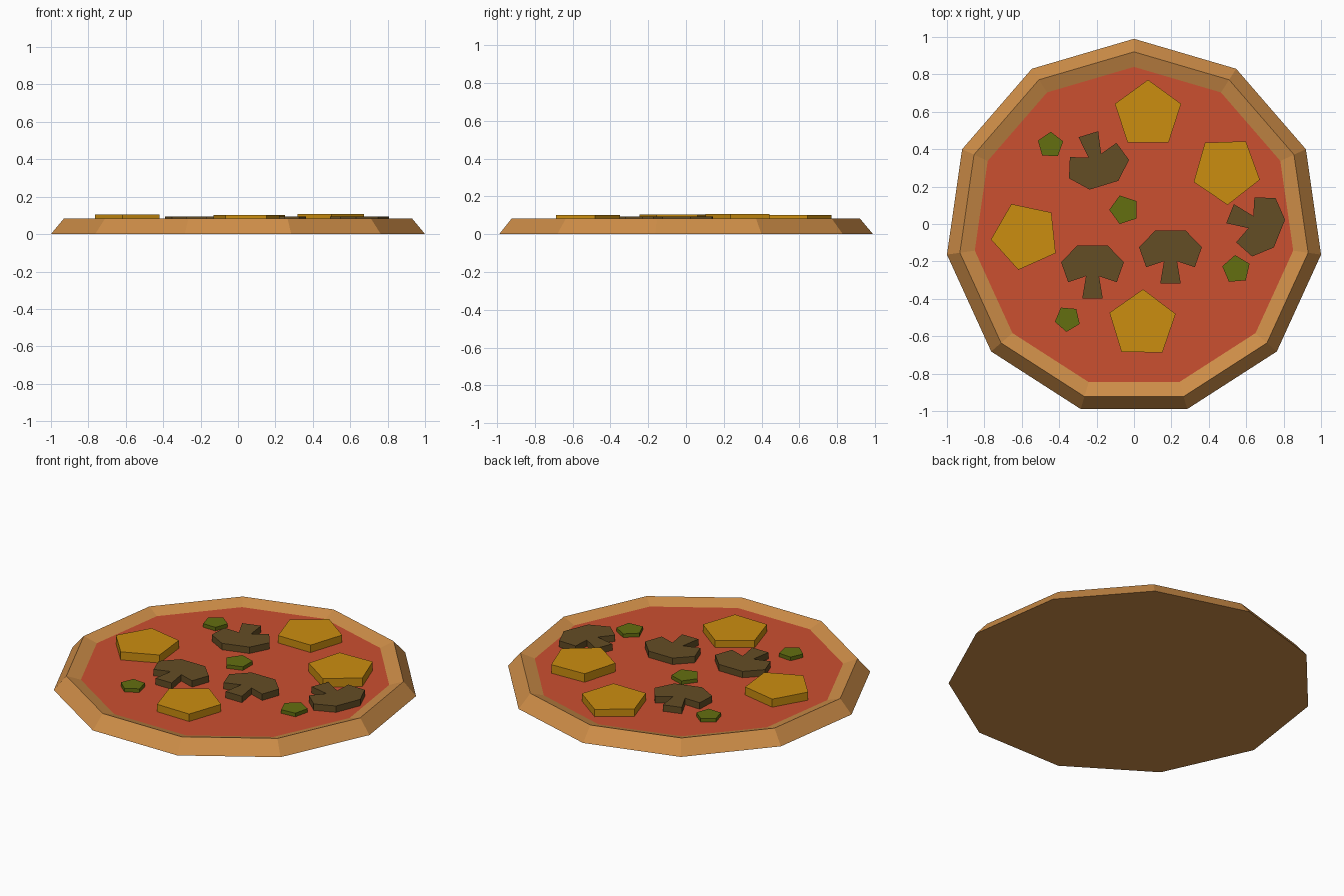
import bpy, bmesh
from math import sin, cos, radians, pi

if "Cube" in bpy.data.objects:
    bpy.data.objects.remove(bpy.data.objects["Cube"])

SIDES = 11
CY = -0.02        # the odd-sided base sits slightly off its bounding-box centre
SAUCE_Z = 0.056


def material(name, rgb):
    m = bpy.data.materials.new(name)
    m.diffuse_color = (*rgb, 1)
    m.use_nodes = True
    m.node_tree.nodes["Principled BSDF"].inputs["Base Color"].default_value = m.diffuse_color
    return m


CRUST = material("crust_brown", (0.62, 0.27, 0.065))
SAUCE = material("sauce_red", (0.60, 0.08, 0.03))
CHEESE = material("topping_yellow", (0.60, 0.27, 0.005))
MUSHROOM = material("mushroom_brown", (0.127, 0.074, 0.018))
GREEN = material("topping_green", (0.127, 0.156, 0.005))


def finish(bm, name, mat):
    bmesh.ops.recalc_face_normals(bm, faces=bm.faces)
    me = bpy.data.meshes.new(name)
    bm.to_mesh(me)
    bm.free()
    me.materials.append(mat)
    ob = bpy.data.objects.new(name, me)
    bpy.context.collection.objects.link(ob)
    return ob


def ngon(n, r, start=90):
    return [(r * cos(radians(start) + 2 * pi * i / n),
             r * sin(radians(start) + 2 * pi * i / n)) for i in range(n)]


def slab(name, outline, mat, x, y, rot, z0, z1):
    """Flat topping extruded from an outline, turned and placed."""
    c, s = cos(radians(rot)), sin(radians(rot))
    bm = bmesh.new()
    low, high = [[bm.verts.new((x + c * u - s * v, y + s * u + c * v, z))
                  for u, v in outline] for z in (z0, z1)]
    bm.faces.new(low[::-1])
    bm.faces.new(high)
    n = len(outline)
    for i in range(n):
        j = (i + 1) % n
        bm.faces.new((low[i], low[j], high[j], high[i]))
    return finish(bm, name, mat)


# Crust: sloped outside, sharp rim, sloped inside
bm = bmesh.new()
rings = [[bm.verts.new((x, y + CY, z)) for x, y in ngon(SIDES, r)]
         for r, z in ((1.0103, 0), (0.9405, 0.083), (0.86, SAUCE_Z))]
bm.faces.new(rings[0][::-1])
for a, b in zip(rings, rings[1:]):
    for i in range(SIDES):
        j = (i + 1) % SIDES
        bm.faces.new((a[i], a[j], b[j], b[i]))
finish(bm, "crust", CRUST)

# Sauce: flat face filling the crust
bm = bmesh.new()
bm.faces.new([bm.verts.new((x, y + CY, SAUCE_Z)) for x, y in ngon(SIDES, 0.86)])
finish(bm, "sauce", SAUCE)

# Large yellow pieces: x, y, rotation, top height
for i, (x, y, rot, top) in enumerate([
        (0.075, 0.585, 0, 0.101), (0.494, 0.288, 182, 0.108),
        (-0.58, -0.063, 24, 0.105), (0.045, -0.535, -1, 0.101)]):
    slab(f"yellow_topping_{i + 1}", ngon(5, 0.186), CHEESE, x, y, rot, 0.045, top)

# Small green pieces: x, y, radius, rotation
for i, (x, y, r, rot) in enumerate([
        (-0.447, 0.422, 0.071, -2), (-0.052, 0.076, 0.08, 90),
        (0.547, -0.243, 0.077, 5), (-0.355, -0.507, 0.07, 175)]):
    slab(f"green_topping_{i + 1}", ngon(5, r), GREEN, x, y, rot, 0.045, 0.078)

# Mushroom slices: mirrored half outline of cap and stem
half = [(0.08, 0.10), (0.168, 0.01), (0.13, -0.097), (0.035, -0.065), (0.055, -0.185)]
outline = (half + [(-x, y) for x, y in half[::-1]])[::-1]
for i, (x, y, rot) in enumerate([
        (-0.222, -0.214, 0), (0.195, -0.134, 0),
        (-0.19, 0.303, -163), (0.685, -0.014, -112)]):
    slab(f"mushroom_slice_{i + 1}", outline, MUSHROOM, x, y, rot, 0.045, 0.095)
